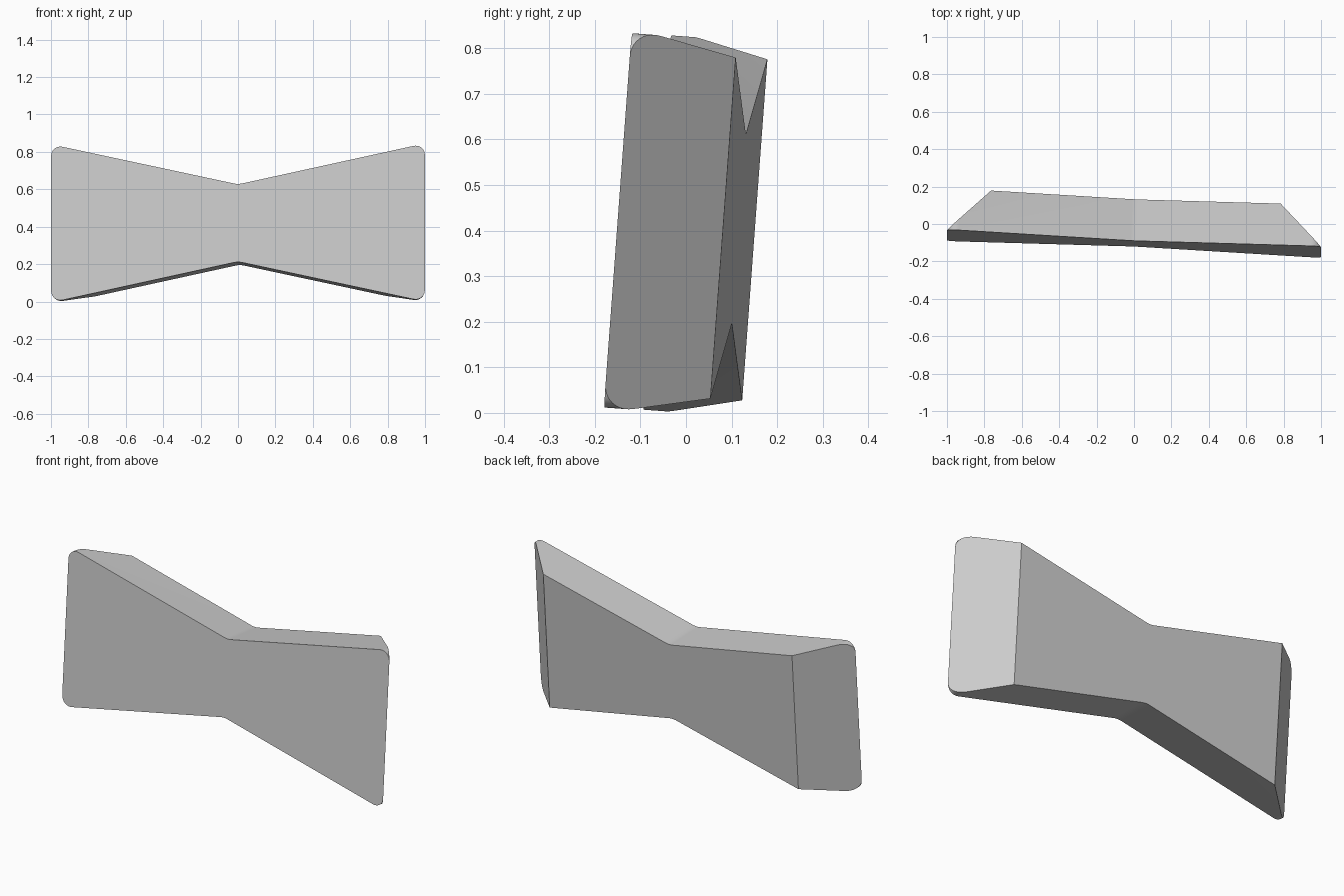
import bpy
import bmesh
import math
from mathutils import Matrix, Vector

cube = bpy.data.objects.get("Cube")
if cube:
    bpy.data.objects.remove(cube, do_unlink=True)

THICKNESS = 0.222
BACK_HALF_WIDTH = 0.775
WAIST = 0.207
END = 0.424

# Plain grey material
grey = bpy.data.materials.new("light_grey")
grey.use_nodes = True
colour = (0.6, 0.6, 0.6, 1.0)
grey.diffuse_color = colour
grey.node_tree.nodes["Principled BSDF"].inputs["Base Color"].default_value = colour

# Bow-shaped front outline
bm = bmesh.new()
outline = [(-1, -END), (0, -WAIST), (1, -END), (1, END), (0, WAIST), (-1, END)]
bm.faces.new([bm.verts.new((x, 0, z)) for x, z in outline])


def round_corners(verts, size, segments):
    bmesh.ops.bevel(bm, geom=verts, offset=size, offset_type='OFFSET',
                    segments=segments, profile=0.5, affect='VERTICES')


round_corners([v for v in bm.verts if abs(v.co.x) > 0.5], 0.064, 10)
round_corners([v for v in bm.verts if abs(v.co.x) < 0.1], 0.02, 3)

# Slab thickness
front = list(bm.faces)
extruded = bmesh.ops.extrude_face_region(bm, geom=front, use_keep_orig=True)
back_verts = [g for g in extruded["geom"] if isinstance(g, bmesh.types.BMVert)]
bmesh.ops.translate(bm, verts=back_verts, vec=(0, THICKNESS, 0))

# Slanted ends, cut from the front edge towards the narrower back
for side in (-1, 1):
    bmesh.ops.bisect_plane(
        bm, geom=bm.verts[:] + bm.edges[:] + bm.faces[:], dist=0.0001,
        plane_co=(side, 0, 0),
        plane_no=Vector((side * THICKNESS, 1 - BACK_HALF_WIDTH, 0)).normalized(),
        clear_outer=True)
    bmesh.ops.holes_fill(bm, edges=[e for e in bm.edges if e.is_boundary], sides=0)

bmesh.ops.recalc_face_normals(bm, faces=bm.faces[:])

# Slight lean and turn
across = Vector((1, -0.045, 0.0025)).normalized()
up = Vector((0, 0.074, 1)).normalized()
depth = up.cross(across).normalized()
tilt = Matrix((across, depth, up)).transposed().to_4x4()
bm.transform(Matrix.Translation((0, -0.105, 0.42)) @ tilt)

mesh = bpy.data.meshes.new("bow_slab")
bm.to_mesh(mesh)
bm.free()
mesh.materials.append(grey)
slab = bpy.data.objects.new("bow_slab", mesh)
bpy.context.collection.objects.link(slab)

bpy.ops.object.select_all(action='DESELECT')
slab.select_set(True)
bpy.context.view_layer.objects.active = slab
bpy.ops.object.shade_smooth_by_angle(angle=math.radians(30))
